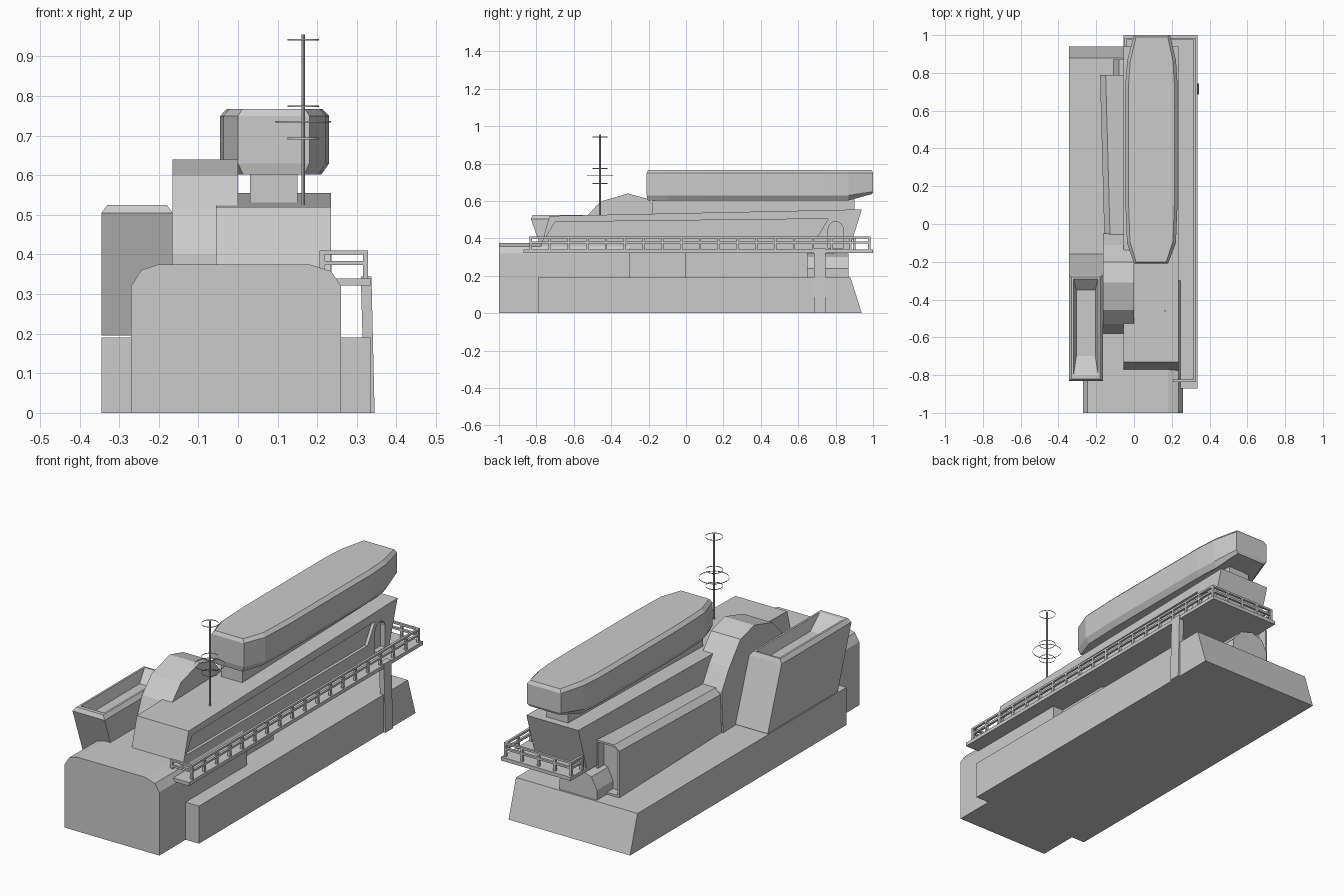
import bpy, bmesh, math

if "Cube" in bpy.data.objects:
    bpy.data.objects.remove(bpy.data.objects["Cube"], do_unlink=True)

GREY = (0.6, 0.6, 0.6, 1)
grey = bpy.data.materials.new("plain grey")
grey.use_nodes = True
grey.diffuse_color = GREY
grey.node_tree.nodes["Principled BSDF"].inputs["Base Color"].default_value = GREY


def finish(name, bm, closed=True):
    if closed:
        bmesh.ops.recalc_face_normals(bm, faces=bm.faces)
    mesh = bpy.data.meshes.new(name)
    bm.to_mesh(mesh)
    bm.free()
    mesh.materials.append(grey)
    obj = bpy.data.objects.new(name, mesh)
    bpy.context.scene.collection.objects.link(obj)
    return obj


def loft(name, rings, caps=True):
    """Skin a stack of equally sized point rings."""
    bm = bmesh.new()
    rows = [[bm.verts.new(p) for p in ring] for ring in rings]
    n = len(rows[0])
    for low, high in zip(rows, rows[1:]):
        for i in range(n):
            j = (i + 1) % n
            bm.faces.new((low[i], low[j], high[j], high[i]))
    if caps:
        bm.faces.new(rows[0][::-1])
        bm.faces.new(rows[-1])
    return finish(name, bm, caps)


def prism(name, axis, pts, a, b):
    """Extrude a 2D profile along an axis from a to b."""
    place = {"x": lambda p, t: (t, p[0], p[1]),
             "y": lambda p, t: (p[0], t, p[1]),
             "z": lambda p, t: (p[0], p[1], t)}[axis]
    return loft(name, [[place(p, t) for p in pts] for t in (a, b)])


def rect(x0, x1, y0, y1, z):
    return [(x0, y0, z), (x1, y0, z), (x1, y1, z), (x0, y1, z)]


def box(name, x0, x1, y0, y1, z0, z1):
    return loft(name, [rect(x0, x1, y0, y1, z0), rect(x0, x1, y0, y1, z1)])


def cut(target, cutter):
    cutter.hide_render = True
    cutter.hide_viewport = True
    cutter.display_type = "WIRE"
    mod = target.modifiers.new("cut", "BOOLEAN")
    mod.operation = "DIFFERENCE"
    mod.solver = "EXACT"
    mod.object = cutter
    bpy.context.view_layer.objects.active = target
    cutter.hide_viewport = False
    bpy.ops.object.modifier_apply(modifier=mod.name)
    bpy.data.objects.remove(cutter, do_unlink=True)


# Wide base with sloping rear, and the chamfered front block
prism("base", "x", [(-0.79, 0), (0.94, 0), (0.88, 0.19), (-0.79, 0.19)], -0.345, 0.335)
prism("front_block", "y", [(-0.27, 0), (0.26, 0), (0.26, 0.32), (0.235, 0.358), (0.18, 0.375),
                           (-0.2, 0.375), (-0.245, 0.36), (-0.27, 0.32)], -1, -0.3)

# Recessed body under the deck
box("lower_body_front", -0.1, 0.2, -0.32, 0, 0.18, 0.33)
box("lower_body_rear", -0.1, 0.17, -0.02, 0.65, 0.18, 0.33)
prism("rear_drum", "y", [(-0.11, 0.18), (0.1, 0.18), (0.1, 0.24), (0.05, 0.3), (-0.02, 0.32),
                         (-0.08, 0.3), (-0.11, 0.24)], 0.6, 0.87)

# Long cabin with an inset window strip and an arched door
cabin = prism("cabin", "x", [(-0.775, 0.33), (-0.775, 0.36), (-0.73, 0.52), (0.94, 0.555),
                             (0.87, 0.33)], -0.055, 0.235)
cut(cabin, prism("window_cutter", "x", [(-0.75, 0.405), (-0.7, 0.488), (0.76, 0.505), (0.7, 0.405)],
                 0.22, 0.3))
arch = [(0.8 + 0.04 * math.cos(a), 0.45 + 0.04 * math.sin(a))
        for a in [math.pi * k / 8 for k in range(9)]]
cut(cabin, prism("door_cutter", "x", arch + [(0.76, 0.345), (0.84, 0.345)], 0.21, 0.3))

# Arched hump beside the cabin
prism("hump", "x", [(-0.585, 0.2), (-0.58, 0.4), (-0.53, 0.52), (-0.455, 0.598), (-0.31, 0.64),
                    (-0.2, 0.61), (-0.11, 0.5), (-0.05, 0.4), (-0.06, 0.19)], -0.165, 0)

# Leaning side tower with a sunken tray on top
loft("side_tower", [rect(-0.345, -0.165, -0.72, -0.16, 0.195),
                    rect(-0.345, -0.165, -0.83, -0.27, 0.505),
                    rect(-0.33, -0.18, -0.82, -0.28, 0.525),
                    rect(-0.32, -0.19, -0.8, -0.29, 0.525),
                    rect(-0.305, -0.205, -0.7, -0.35, 0.47)])


# Long side casing, slightly skewed, with a hollow rear end
def casing_ring(y, outer, top, shrink=0):
    s = shrink
    return [(x, y, z) for x, z in ((-0.05 - s, 0.19 + s), (-0.05 - s, top - s), (outer + 0.03, top - s),
                                   (outer + s, top - 0.025), (outer + s, 0.19 + s))]


loft("side_casing", [casing_ring(-0.06, -0.157, 0.41), casing_ring(0.79, -0.18, 0.45),
                     casing_ring(0.79, -0.18, 0.45, 0.01), casing_ring(0.74, -0.18, 0.45, 0.01)])

# Roof pod on its neck
plan = [(0, -0.21), (0.18, -0.21), (0.222, -0.1), (0.23, 0.1), (0.23, 0.75), (0.222, 0.87), (0.19, 1),
        (0, 1), (-0.035, 0.87), (-0.045, 0.75), (-0.045, 0.1), (-0.037, -0.1)]


def pod_ring(z, sx, sy, lift=0):
    cx, cy = 0.092, 0.395
    return [(cx + (x - cx) * sx, cy + (y - cy) * sy, z + (lift if y > 0.9 else 0)) for x, y in plan]


loft("roof_pod", [pod_ring(0.602, 0.86, 0.99, 0.035), pod_ring(0.63, 1, 1, 0.02),
                  pod_ring(0.75, 1, 1), pod_ring(0.767, 0.88, 0.985)])
box("pod_neck", 0.03, 0.15, -0.18, 0.9, 0.515, 0.615)

# Side deck wrapping round the rear, with its support
box("deck", -0.055, 0.335, -0.3, 1, 0.322, 0.34)
box("deck_front", 0.2, 0.335, -0.87, -0.3, 0.322, 0.34)
loft("deck_support", [rect(0.32, 0.345, 0.685, 0.745, 0), rect(0.31, 0.337, 0.685, 0.745, 0.345)])

# Railing: posts and two bars along each run
T = 0.006


def rail_run(name, start, end, count):
    (x0, y0), (x1, y1) = start, end
    for z in (0.378, 0.405):
        box(name + "_bar", min(x0, x1) - T, max(x0, x1) + T, min(y0, y1) - T, max(y0, y1) + T,
            z - 0.005, z + 0.005)
    for i in range(count + 1):
        x, y = x0 + (x1 - x0) * i / count, y0 + (y1 - y0) * i / count
        box(name + "_post", x - T, x + T, y - T, y + T, 0.335, 0.405)


rail_run("side_rail", (0.322, -0.83), (0.322, 0.98), 18)
rail_run("front_rail", (0.212, -0.83), (0.322, -0.83), 1)
rail_run("rear_rail", (-0.045, 0.98), (0.322, 0.98), 4)
rail_run("rear_return_rail", (-0.045, 0.9), (-0.045, 0.98), 1)


# Mast with thin open hoops
def circle(r, z, n):
    return [(0.165 + r * math.cos(2 * math.pi * k / n), -0.46 + r * math.sin(2 * math.pi * k / n), z)
            for k in range(n)]


loft("mast", [circle(0.0045, 0.51, 8), circle(0.0045, 0.955, 8)])
for z, r in ((0.942, 0.04), (0.774, 0.04), (0.735, 0.07), (0.693, 0.04)):
    loft("mast_hoop", [circle(r, z - 0.002, 24), circle(r, z + 0.002, 24)], caps=False)
